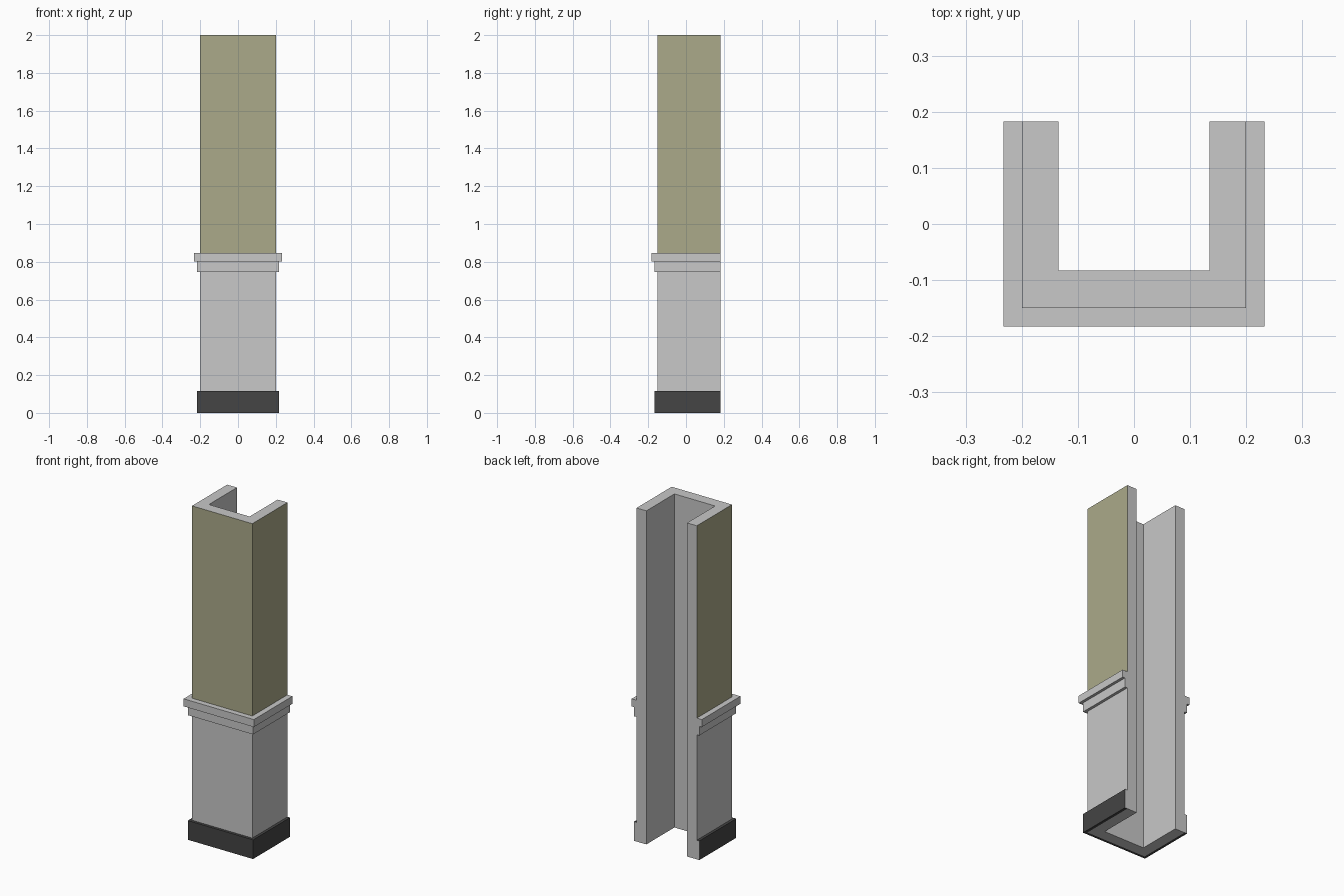
import bpy, bmesh

if "Cube" in bpy.data.objects:
    bpy.data.objects.remove(bpy.data.objects["Cube"])

BACK = 0.183


def material(name, rgb):
    m = bpy.data.materials.new(name)
    m.diffuse_color = (*rgb, 1)
    m.use_nodes = True
    m.node_tree.nodes["Principled BSDF"].inputs["Base Color"].default_value = m.diffuse_color
    return m


grey = material("light grey", (0.578, 0.578, 0.578))
olive = material("olive paint", (0.407, 0.402, 0.254))
dark = material("dark skirting", (0.058, 0.058, 0.058))


def channel(name, outer, inner, z0, z1, mats, rule, drop):
    """Extruded U section open to the back; outer/inner = (half width, front y)."""
    (ow, oy), (iw, iy) = outer, inner
    out = [(-ow, BACK), (-ow, oy), (ow, oy), (ow, BACK)]
    inn = [(-iw, BACK), (-iw, iy), (iw, iy), (iw, BACK)]
    bm = bmesh.new()
    ring = [[bm.verts.new((x, y, z)) for x, y in path]
            for z in (z0, z1) for path in (out, inn)]
    ob, ib, ot, it = ring
    faces = []

    def add(kind, *vs):
        if kind not in drop:
            f = bm.faces.new(vs)
            f.material_index = 1 if kind in rule else 0

    for i in range(3):
        j = i + 1
        add("outer", ob[i], ob[j], ot[j], ot[i])
        add("inner", ib[j], ib[i], it[i], it[j])
        add("top", ot[i], ot[j], it[j], it[i])
        add("bottom", ob[j], ob[i], ib[i], ib[j])
    for i in (0, 3):
        add("back", ob[i], ib[i], it[i], ot[i])
    bmesh.ops.recalc_face_normals(bm, faces=bm.faces) if not drop else None
    me = bpy.data.meshes.new(name)
    bm.to_mesh(me)
    bm.free()
    for m in mats:
        me.materials.append(m)
    bpy.context.collection.objects.link(bpy.data.objects.new(name, me))


SHAFT, HOLLOW = (0.2, -0.15), (0.135, -0.083)
STEP1, STEP2 = (0.2165, -0.1665), (0.233, -0.183)

# hollow pier: plain lower half, painted upper half
channel("lower_shaft", SHAFT, HOLLOW, 0, 0.847, [grey], (), ("top",))
channel("upper_shaft", SHAFT, HOLLOW, 0.847, 2, [grey, olive], ("outer",), ("bottom",))
# skirting and two-step rail wrapped around the three outer sides
channel("skirting", STEP1, SHAFT, 0, 0.115, [grey, dark],
        ("outer", "top", "bottom"), ("inner",))
channel("rail_lower", STEP1, SHAFT, 0.747, 0.802, [grey], (), ("inner",))
channel("rail_upper", STEP2, SHAFT, 0.802, 0.847, [grey], (), ("inner",))
